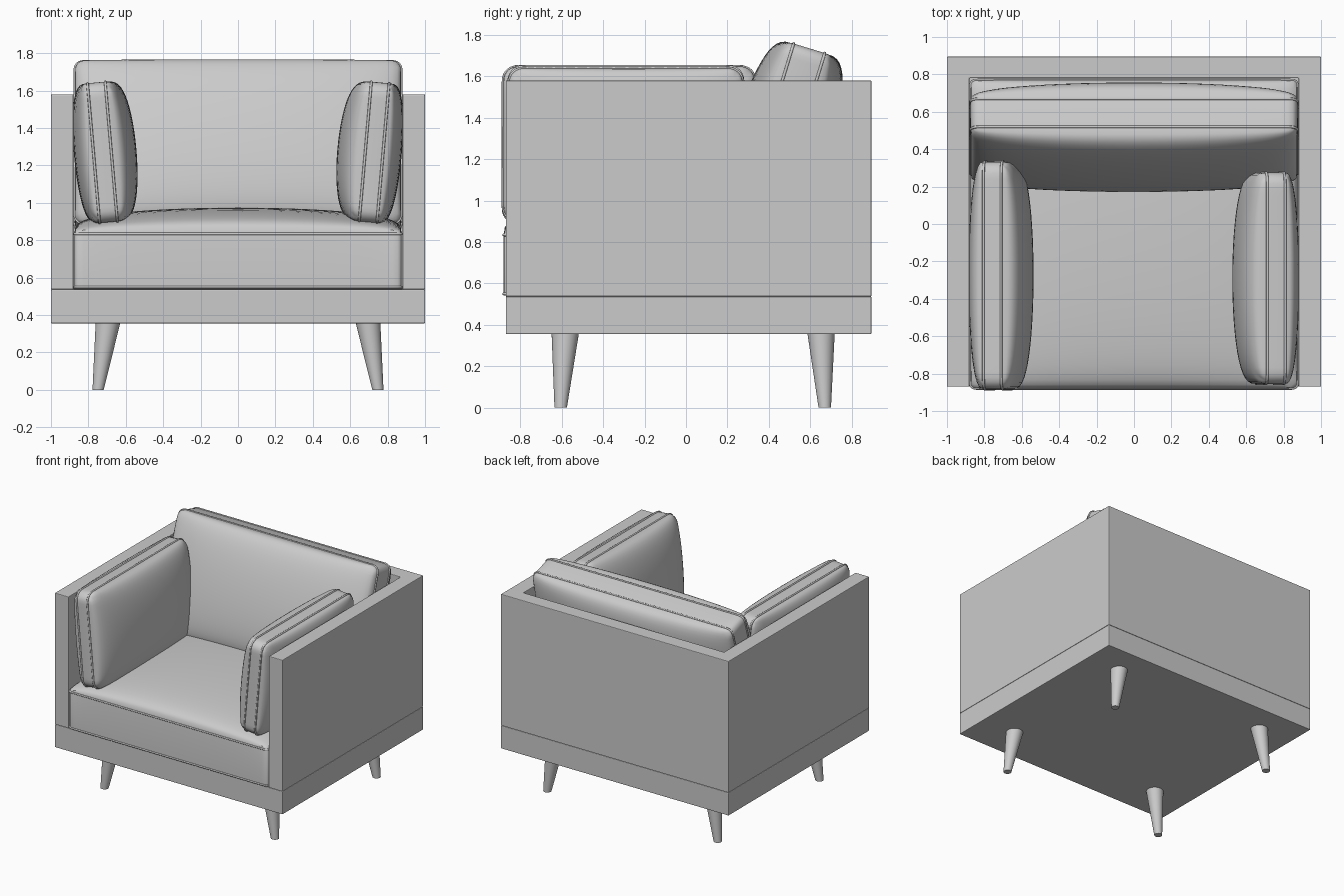
import bpy, bmesh
from math import sin, cos, pi, radians, hypot
from mathutils import Matrix, Vector

if "Cube" in bpy.data.objects:
    bpy.data.objects.remove(bpy.data.objects["Cube"])

N = 28  # grid resolution of the cushion panels


def add_mesh(name, bm, smooth=True):
    bmesh.ops.recalc_face_normals(bm, faces=bm.faces)
    me = bpy.data.meshes.new(name)
    bm.to_mesh(me)
    bm.free()
    ob = bpy.data.objects.new(name, me)
    bpy.context.collection.objects.link(ob)
    if smooth:
        bpy.ops.object.select_all(action='DESELECT')
        ob.select_set(True)
        bpy.context.view_layer.objects.active = ob
        bpy.ops.object.shade_smooth_by_angle(angle=radians(40))
    return ob


def slab(name, outline, z0, z1):
    """Extrude a flat outline upward and soften its edges."""
    bm = bmesh.new()
    face = bm.faces.new([bm.verts.new((x, y, z0)) for x, y in outline])
    top = bmesh.ops.extrude_face_region(bm, geom=[face])['geom']
    bmesh.ops.translate(bm, vec=(0, 0, z1 - z0),
                        verts=[g for g in top if isinstance(g, bmesh.types.BMVert)])
    ob = add_mesh(name, bm, False)
    bev = ob.modifiers.new("soft_edges", 'BEVEL')
    bev.width, bev.segments = 0.005, 2
    return ob


def panel_point(i, j, w, h, r):
    """Square grid point mapped to a rounded rectangle, plus its puff factor."""
    t, s = (i / N - 0.5) * pi, (j / N - 0.5) * pi
    x, y = w * sin(t), h * sin(s)
    cx = max(-(w - r), min(w - r, x))
    cy = max(-(h - r), min(h - r, y))
    dx, dy = x - cx, y - cy
    if dx and dy:
        k = max(abs(dx), abs(dy)) / hypot(dx, dy)
        dx, dy = dx * k, dy * k
    return cx + dx, cy + dy, max(0.0, cos(t) * cos(s)) ** 0.6


def cushion(name, w, h, band, puff_front, puff_back, mat, r=0.05):
    """Boxed cushion: two puffed panels, a band between them and piped seams."""
    bm = bmesh.new()
    rim = ([(i, 0) for i in range(N)] + [(N, j) for j in range(N)]
           + [(i, N) for i in range(N, 0, -1)] + [(0, j) for j in range(N, 0, -1)])
    rims = []
    for sign, puff in ((1, puff_front), (-1, puff_back)):
        grid = {}
        for i in range(N + 1):
            for j in range(N + 1):
                x, y, f = panel_point(i, j, w, h, r)
                grid[i, j] = bm.verts.new(mat @ Vector((x, y, sign * (band / 2 + puff * f))))
        for i in range(N):
            for j in range(N):
                bm.faces.new([grid[i, j], grid[i + 1, j], grid[i + 1, j + 1], grid[i, j + 1]])
        rims.append([grid[k] for k in rim])
    a, b = rims
    for k in range(len(rim)):
        n = (k + 1) % len(rim)
        bm.faces.new([a[k], a[n], b[n], b[k]])
    # piping along both seams
    for side, loop in zip(("front", "back"), rims):
        cu = bpy.data.curves.new(f"{name}_{side}_piping", 'CURVE')
        cu.dimensions, cu.bevel_depth, cu.bevel_resolution = '3D', 0.007, 2
        sp = cu.splines.new('POLY')
        sp.points.add(len(loop) - 1)
        for p, v in zip(sp.points, loop):
            p.co = (*v.co, 1)
        sp.use_cyclic_u = True
        bpy.context.collection.objects.link(bpy.data.objects.new(cu.name, cu))
    add_mesh(name, bm)


# Base plinth and U-shaped arm and back shell
slab("base", [(-1, -0.87), (1, -0.87), (1, 0.895), (-1, 0.895)], 0.355, 0.537)
slab("arms_and_back", [(-1, -0.87), (-0.88, -0.87), (-0.88, 0.78), (0.88, 0.78),
                       (0.88, -0.87), (1, -0.87), (1, 0.895), (-1, 0.895)], 0.537, 1.58)

# Seat cushion, flat underneath
cushion("seat_cushion", 0.875, 0.825, 0.285, 0.14, 0.0,
        Matrix.Translation((0, -0.055, 0.692)), 0.03)

# Back cushion, leaning backward
cushion("back_cushion", 0.873, 0.455, 0.157, 0.155, 0.16,
        Matrix.Translation((0, 0.462, 1.30)) @ Matrix.Rotation(radians(73), 4, 'X'))

# Side cushions, leaning outward against the arms
for name, side, x, y, length, inner, outer in (
        ("left_side_cushion", -1, -0.725, -0.275, 0.608, 0.135, 0.105),
        ("right_side_cushion", 1, 0.728, -0.29, 0.565, 0.15, 0.10)):
    s, c = sin(radians(5)), cos(radians(5))
    mat = Matrix(((0, side * s, -side * c, x),
                  (-side, 0, 0, y),
                  (0, c, s, 1.27),
                  (0, 0, 0, 1)))
    cushion(name, length, 0.375, 0.095, inner, outer, mat, 0.07)

# Tapered, splayed legs
for label, y_top, y_foot in (("front", -0.583, -0.605), ("back", 0.652, 0.67)):
    for hand, sx in (("left", -1), ("right", 1)):
        bm = bmesh.new()
        bmesh.ops.create_cone(bm, cap_ends=True, segments=32,
                              radius1=0.03, radius2=0.066, depth=0.36)
        for v in bm.verts:
            foot = v.co.z < 0
            v.co += Vector((sx * (0.748 if foot else 0.695), y_foot if foot else y_top, 0.18))
        add_mesh(f"{label}_{hand}_leg", bm)
